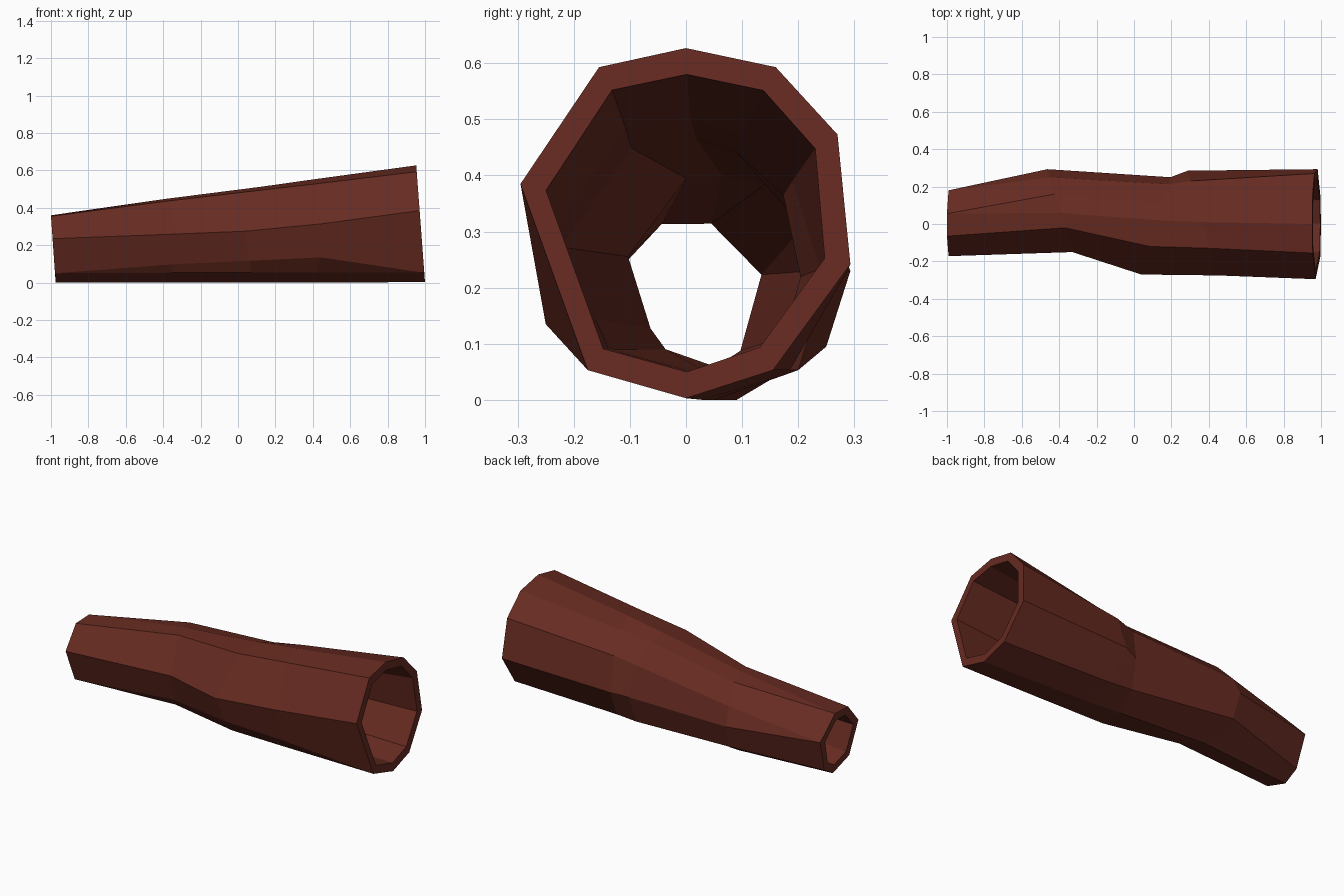
import bpy
import bmesh
from mathutils import Vector

cube = bpy.data.objects.get("Cube")
if cube:
    bpy.data.objects.remove(cube, do_unlink=True)

WALL = 0.047

# Bark colour
bark = bpy.data.materials.new("dark_red_brown_bark")
bark.use_nodes = True
colour = (0.135, 0.024, 0.015, 1)
bark.diffuse_color = colour
bark.node_tree.nodes["Principled BSDF"].inputs["Base Color"].default_value = colour

# Cross-sections: x position, slant along y, slant along z, (y, z) outline
sections = [
    (-0.975, 0, -0.07, [(.055, .36), (.055, .36), (.18, .235), (.18, .235), (.125, .05),
                        (.04, 0), (-.105, .05), (-.105, .05), (-.172, .235), (-.065, .355)]),
    (-0.375, -0.3, 0, [(.06, .447), (.16, .428), (.25, .33), (.293, .23), (.25, .095),
                       (.09, 0), (-.065, .053), (-.1, .098), (-.15, .26), (-.02, .437)]),
    (0.12, 0.3, 0, [(.02, .513), (.105, .488), (.213, .39), (.25, .21), (.2, .053),
                    (.05, 0), (-.158, .053), (-.2, .117), (-.27, .275), (-.12, .49)]),
    (0.37, -0.29, 0, [(.01, .547), (.12, .515), (.23, .415), (.285, .225), (.185, .053),
                      (.03, 0), (-.166, .053), (-.25, .135), (-.275, .315), (-.13, .527)]),
    (1.0, 0, -0.075, [(0, .627), (.16, .593), (.27, .473), (.293, .242), (.155, .053),
                      (0, .003), (-.175, .053), (-.175, .053), (-.295, .385), (-.155, .593)]),
]


def ring(bm, section, inset):
    """Add one slanted outline, pulled towards its middle by inset."""
    x, slant_y, slant_z, outline = section
    points = [Vector(p) for p in outline]
    middle = sum(points, Vector((0, 0))) / len(points)
    verts = []
    for p in points:
        p = p + (middle - p).normalized() * inset
        verts.append(bm.verts.new((x + slant_y * p.x + slant_z * p.y, p.x, p.y)))
    return verts


def bridge(bm, a, b):
    n = len(a)
    for i in range(n):
        j = (i + 1) % n
        bm.faces.new((a[i], a[j], b[j], b[i]))


# Hollow log: outer bark, inner wall and two cut ends
bm = bmesh.new()
outer = [ring(bm, s, 0) for s in sections]
inner = [ring(bm, s, WALL) for s in sections]
loops = outer + inner[::-1]
for a, b in zip(loops, loops[1:] + loops[:1]):
    bridge(bm, a, b)
bmesh.ops.remove_doubles(bm, verts=bm.verts, dist=0.0005)
bmesh.ops.recalc_face_normals(bm, faces=bm.faces)

mesh = bpy.data.meshes.new("hollow_log")
bm.to_mesh(mesh)
bm.free()
mesh.materials.append(bark)
log = bpy.data.objects.new("hollow_log", mesh)
bpy.context.collection.objects.link(log)
